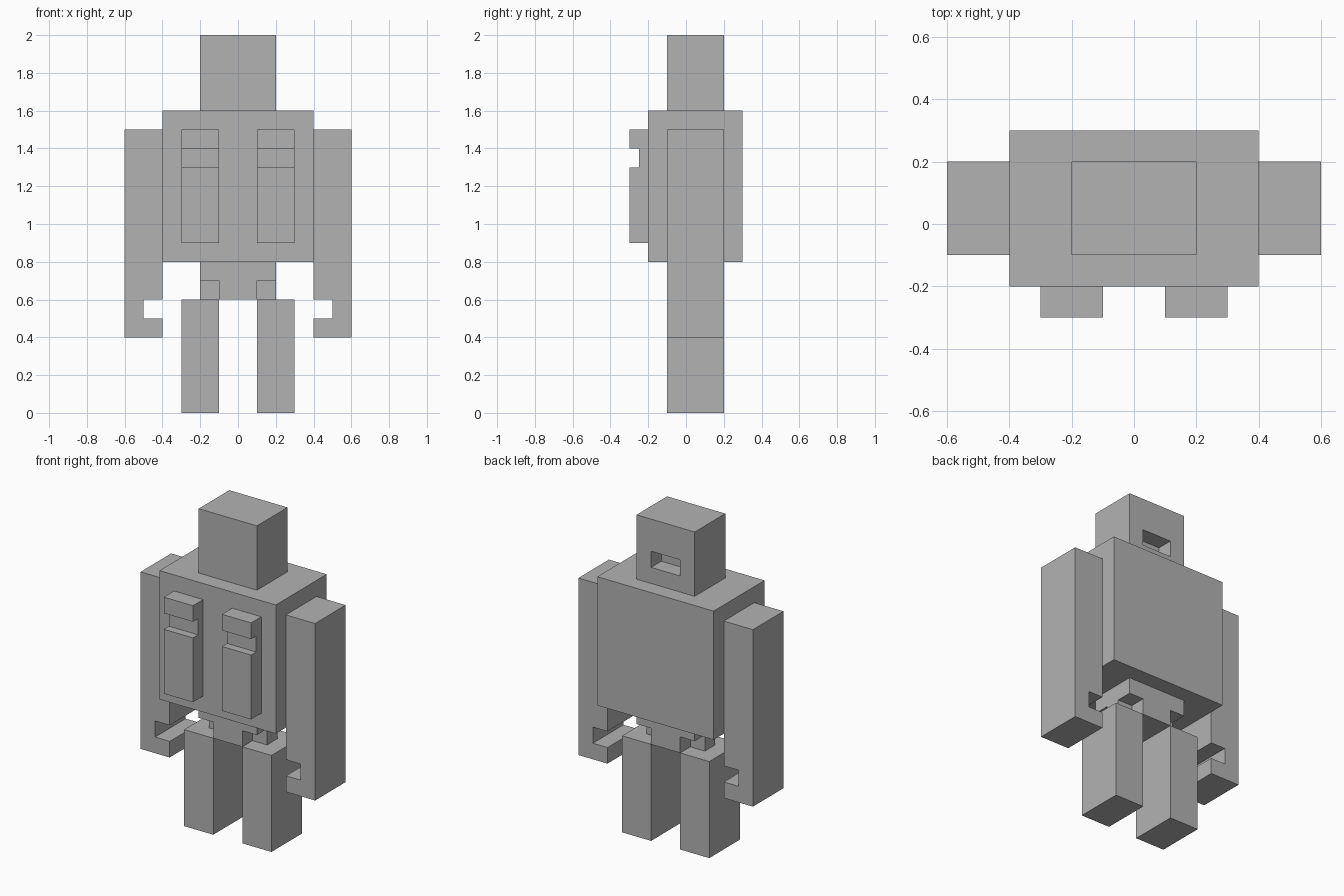
import bpy

cube = bpy.data.objects.get("Cube")
if cube:
    bpy.data.objects.remove(cube, do_unlink=True)

grey = bpy.data.materials.new("plain grey")
grey.use_nodes = True
colour = (0.45, 0.45, 0.45, 1)
grey.diffuse_color = colour
grey.node_tree.nodes["Principled BSDF"].inputs["Base Color"].default_value = colour


def box(name, x, y, z):
    """Box spanning the given (low, high) range on each axis."""
    spans = (x, y, z)
    bpy.ops.mesh.primitive_cube_add(size=1, location=[sum(s) / 2 for s in spans])
    ob = bpy.context.object
    ob.name = name
    ob.scale = [abs(s[1] - s[0]) for s in spans]
    bpy.ops.object.transform_apply(location=True, rotation=False, scale=True)
    ob.data.materials.append(grey)
    return ob


def carve(ob, x, y, z):
    """Cut a box-shaped notch out of a part."""
    cutter = box("cutter", x, y, z)
    cutter.hide_render = True
    mod = ob.modifiers.new("notch", 'BOOLEAN')
    mod.operation = 'DIFFERENCE'
    mod.solver = 'EXACT'
    mod.object = cutter
    bpy.context.view_layer.objects.active = ob
    bpy.ops.object.modifier_apply(modifier=mod.name)
    bpy.data.objects.remove(cutter, do_unlink=True)


depth = (-0.1, 0.2)     # shared depth of head, limbs and hips
through = (-0.5, 0.5)   # cuts all the way through

# Torso, and head with a slot in its back
box("torso", (-0.4, 0.4), (-0.2, 0.3), (0.8, 1.6))
head = box("head", (-0.2, 0.2), depth, (1.6, 2))
carve(head, (-0.1, 0.1), (0.1, 0.5), (1.7, 1.8))

# Hips, with the four lower corners notched to leave an axle
hips = box("hips", (-0.2, 0.2), depth, (0.6, 0.8))
for s in (-1, 1):
    for y in ((-0.5, 0), (0.1, 0.5)):
        carve(hips, (s * 0.1, s * 0.5), y, (0.5, 0.7))

# Paired parts
for side, s in (("left", 1), ("right", -1)):
    box(side + "_leg", (s * 0.1, s * 0.3), depth, (0, 0.6))

    arm = box(side + "_arm", (s * 0.4, s * 0.6), depth, (0.4, 1.5))
    carve(arm, (s * 0.3, s * 0.5), through, (0.5, 0.6))

    plate = box(side + "_chest_plate", (s * 0.1, s * 0.3), (-0.3, -0.2), (0.9, 1.5))
    carve(plate, (s * 0.05, s * 0.35), (-0.5, -0.25), (1.3, 1.4))
